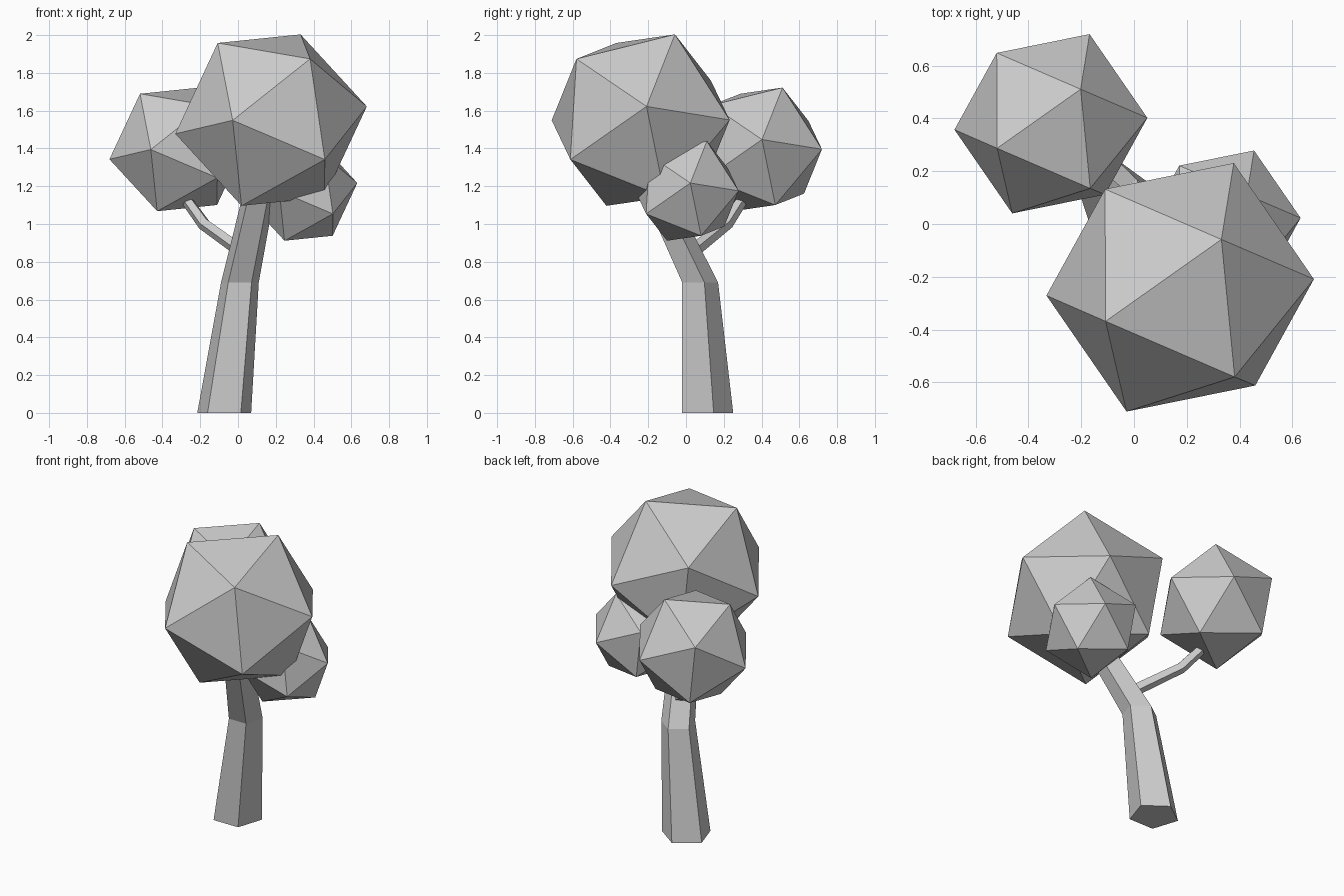
import bpy, bmesh, math
from mathutils import Vector, Matrix

if "Cube" in bpy.data.objects:
    bpy.data.objects.remove(bpy.data.objects["Cube"])

SIDES = 5


def make_object(name, bm):
    bmesh.ops.recalc_face_normals(bm, faces=bm.faces)
    me = bpy.data.meshes.new(name)
    bm.to_mesh(me)
    bm.free()
    ob = bpy.data.objects.new(name, me)
    bpy.context.collection.objects.link(ob)
    return ob


def limb(name, path, axes):
    """Five-sided tapering tube; path = (x, y, z, radius), one ring axis each."""
    bm = bmesh.new()
    rings = []
    for (x, y, z, r), axis in zip(path, axes):
        turn = Vector((0, 0, 1)).rotation_difference(Vector(axis))
        ring = []
        for i in range(SIDES):
            a = math.pi / 2 + i * math.tau / SIDES
            p = turn @ Vector((r * math.cos(a), r * math.sin(a), 0))
            ring.append(bm.verts.new(p + Vector((x, y, z))))
        rings.append(ring)
    for lo, hi in zip(rings, rings[1:]):
        for i in range(SIDES):
            j = (i + 1) % SIDES
            bm.faces.new((lo[i], lo[j], hi[j], hi[i]))
    bm.faces.new(rings[0])
    bm.faces.new(rings[-1])
    return make_object(name, bm)


# All foliage clumps share one tilt: a pole corner and one neighbouring corner
pole = Vector((0.155, 0.18, 0.45)).normalized()
neighbour = Vector((0.505, 0.03, 0.07))
x_axis = (neighbour - pole * neighbour.dot(pole)).normalized()
tilt = Matrix((x_axis, pole.cross(x_axis), pole)).transposed().to_4x4()


def foliage(name, centre, radius):
    bm = bmesh.new()
    bmesh.ops.create_icosphere(bm, subdivisions=1, radius=radius,
                               matrix=Matrix.Translation(centre) @ tilt)
    return make_object(name, bm)


# Trunk with a bend toward the large clump
up = (0, 0, 1)
limb("trunk",
     [(-0.073, 0.10, 0, 0.15), (0.01, 0.065, 0.69, 0.105), (0.13, -0.20, 1.25, 0.085)],
     [up, up, up])

# Thin side branch reaching the back left clump
limb("side_branch",
     [(0.03, 0.03, 0.85, 0.038), (-0.18, 0.215, 1.0, 0.035), (-0.27, 0.295, 1.125, 0.032)],
     [(-0.7, 0.6, 0.5), (-0.55, 0.5, 0.65), (-0.52, 0.46, 0.72)])

# Foliage clumps
foliage("foliage_large", (0.175, -0.24, 1.55), 0.513)
foliage("foliage_back_left", (-0.315, 0.38, 1.395), 0.37)
foliage("foliage_small_right", (0.337, 0.005, 1.175), 0.298)
